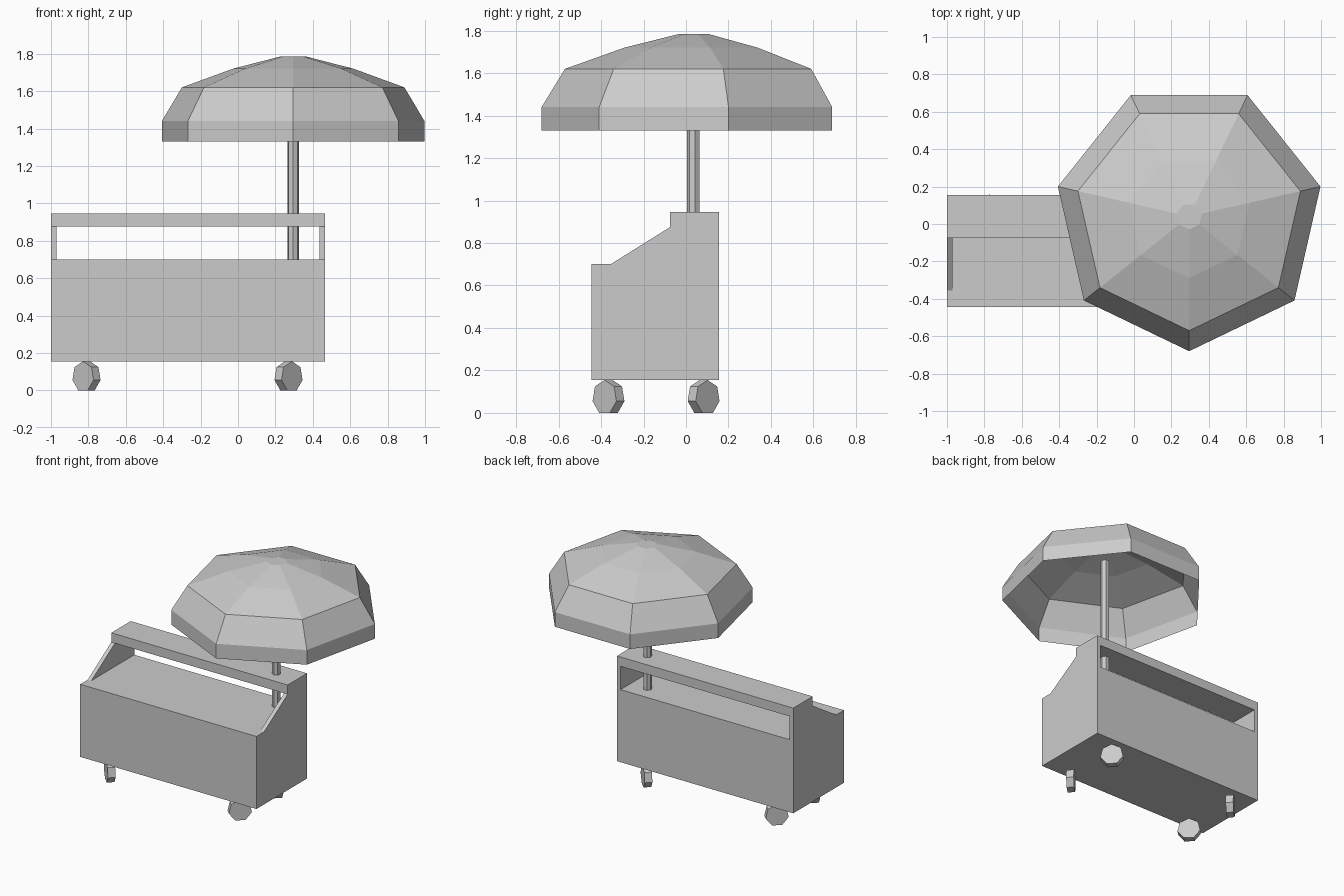
import bpy
import bmesh
import math
from mathutils import Vector

cube = bpy.data.objects.get("Cube")
if cube:
    bpy.data.objects.remove(cube, do_unlink=True)

grey = bpy.data.materials.new("light_grey")
grey.use_nodes = True
COLOUR = (0.6, 0.6, 0.6, 1)
grey.diffuse_color = COLOUR
grey.node_tree.nodes["Principled BSDF"].inputs["Base Color"].default_value = COLOUR


def finish(name, bm, location=(0, 0, 0)):
    mesh = bpy.data.meshes.new(name)
    bm.normal_update()
    bm.to_mesh(mesh)
    bm.free()
    mesh.materials.append(grey)
    obj = bpy.data.objects.new(name, mesh)
    obj.location = location
    bpy.context.collection.objects.link(obj)
    return obj


def extrude_x(name, outline, x0, x1):
    """Extrude a (y, z) outline from x0 to x1."""
    bm = bmesh.new()
    face = bm.faces.new([bm.verts.new((x0, y, z)) for y, z in outline])
    grown = bmesh.ops.extrude_face_region(bm, geom=[face], use_keep_orig=True)
    moved = [v for v in grown["geom"] if isinstance(v, bmesh.types.BMVert)]
    bmesh.ops.translate(bm, verts=moved, vec=(x1 - x0, 0, 0))
    bmesh.ops.recalc_face_normals(bm, faces=bm.faces)
    return finish(name, bm)


def box(name, x0, x1, y0, y1, z0, z1):
    return extrude_x(name, [(y0, z0), (y1, z0), (y1, z1), (y0, z1)], x0, x1)


def turned(name, profile, start, location, cap_bottom=True):
    """Seven-sided form from a (radius, height) profile, listed bottom to top."""
    sides = 7
    bm = bmesh.new()
    rings = []
    for r, z in profile:
        angles = [start + math.tau * i / sides for i in range(sides)]
        rings.append([bm.verts.new((r * math.cos(a), r * math.sin(a), z)) for a in angles])
    for low, high in zip(rings, rings[1:]):
        for i in range(sides):
            j = (i + 1) % sides
            bm.faces.new((low[i], low[j], high[j], high[i]))
    bm.faces.new(rings[-1])
    if cap_bottom:
        bm.faces.new(rings[0][::-1])
    return finish(name, bm, location)


# Cart body and raised back shelf
LEFT, RIGHT, FRONT, BACK = -1.0, 0.465, -0.445, 0.155
COUNTER, SHELF = 0.70, 0.875
box("cart_body", LEFT, RIGHT, FRONT, BACK, 0.155, COUNTER)
box("back_shelf", LEFT, RIGHT, -0.075, BACK, SHELF, 0.945)

# Sloped end panels carrying the shelf
panel = [(-0.355, COUNTER), (BACK, COUNTER), (BACK, SHELF), (-0.075, SHELF)]
extrude_x("right_end_panel", panel, LEFT, LEFT + 0.03)
extrude_x("left_end_panel", panel, RIGHT - 0.03, RIGHT)

# Umbrella: pole and open canopy
turned("umbrella_pole", [(0.031, COUNTER), (0.031, 1.655)], -math.pi / 2, (0.295, 0.035, 0))
canopy = [(0.72, 1.33), (0.72, 1.44), (0.61, 1.62), (0.33, 1.72), (0.07, 1.785)]
turned("umbrella_canopy", canopy, -math.pi / 2, (0.295, 0.04, 0), cap_bottom=False)

# Castor wheels turned diagonally outwards
for x, side, sx in ((-0.81, "right", -1), (0.27, "left", 1)):
    for y, end, sy in ((-0.365, "front", -1), (0.083, "back", 1)):
        wheel = turned(f"{end}_{side}_wheel", [(0.0816, -0.0265), (0.0816, 0.0265)],
                       math.pi / 2, (x, y, 0.0735))
        wheel.rotation_euler = Vector((sx, sy, 0)).to_track_quat("Z", "Y").to_euler()
